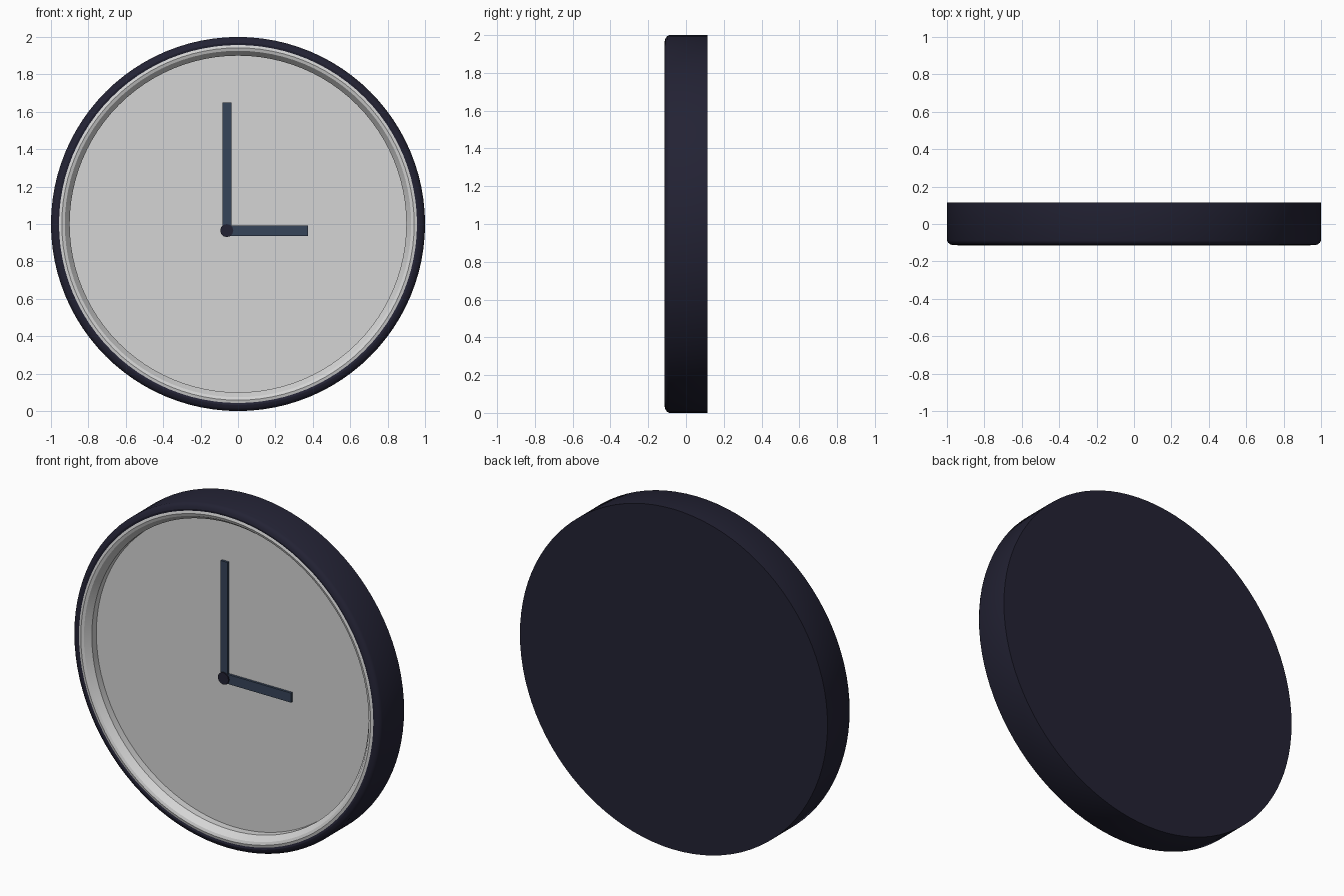
import bpy, bmesh, math

if "Cube" in bpy.data.objects:
    bpy.data.objects.remove(bpy.data.objects["Cube"])

SEG = 96
CENTRE_Z = 1.0


def material(name, rgb):
    m = bpy.data.materials.new(name)
    m.diffuse_color = (*rgb, 1)
    m.use_nodes = True
    m.node_tree.nodes["Principled BSDF"].inputs["Base Color"].default_value = m.diffuse_color
    return m


NAVY = material("dark_navy", (0.0165, 0.0160, 0.034))
PALE = material("pale_grey", (0.66, 0.66, 0.66))
SLATE = material("slate_blue", (0.037, 0.058, 0.100))


def finish(name, bm, mat, smooth=True):
    mesh = bpy.data.meshes.new(name)
    bm.to_mesh(mesh)
    bm.free()
    mesh.materials.append(mat)
    ob = bpy.data.objects.new(name, mesh)
    bpy.context.collection.objects.link(ob)
    if smooth:
        bpy.ops.object.select_all(action='DESELECT')
        ob.select_set(True)
        bpy.context.view_layer.objects.active = ob
        bpy.ops.object.shade_smooth_by_angle(angle=math.radians(30))
    return ob


def lathe(name, profile, mat, cx=0.0, cz=CENTRE_Z, seg=SEG, smooth=True):
    """Spin (radius, y) points, listed from back to front, about the y axis."""
    bm = bmesh.new()
    rows = []
    for r, y in profile:
        if r == 0:
            rows.append([bm.verts.new((cx, y, cz))] * seg)
        else:
            rows.append([bm.verts.new((cx + r * math.cos(2 * math.pi * j / seg), y,
                                       cz + r * math.sin(2 * math.pi * j / seg)))
                         for j in range(seg)])
    for a, b in zip(rows, rows[1:]):
        for j in range(seg):
            k = (j + 1) % seg
            bm.faces.new(list(dict.fromkeys((a[j], a[k], b[k], b[j]))))
    return finish(name, bm, mat, smooth)


def box(name, x0, x1, y0, y1, z0, z1, mat):
    bm = bmesh.new()
    bmesh.ops.create_cube(bm, size=1)
    for v in bm.verts:
        v.co = ((x0 + x1) / 2 + v.co.x * (x1 - x0),
                (y0 + y1) / 2 + v.co.y * (y1 - y0),
                (z0 + z1) / 2 + v.co.z * (z1 - z0))
    return finish(name, bm, mat, False)


# Housing: closed back, straight side, rounded front lip
lathe("housing", [(0, 0.114), (1, 0.114), (1, -0.088), (0.994, -0.100),
                  (0.983, -0.109), (0.968, -0.113), (0.957, -0.110)], NAVY)

# Pale bezel ring stepping down to the dial
lathe("bezel", [(0.957, -0.110), (0.942, -0.114), (0.926, -0.108),
                (0.900, -0.072), (0.900, -0.030)], PALE)

# Flat dial
lathe("dial", [(0.900, -0.030), (0, -0.030)], PALE)

# Hands showing three o'clock, pivoting slightly off centre
HX, HZ = -0.06, 0.965
box("minute_hand", HX - 0.022, HX + 0.024, -0.044, -0.029, HZ, 1.65, SLATE)
box("hour_hand", HX, 0.375, -0.044, -0.029, HZ - 0.028, HZ + 0.028, SLATE)

# Centre cap over the hands
lathe("centre_cap", [(0.035, -0.029), (0.035, -0.052), (0, -0.052)],
      NAVY, HX, HZ, 12, False)
